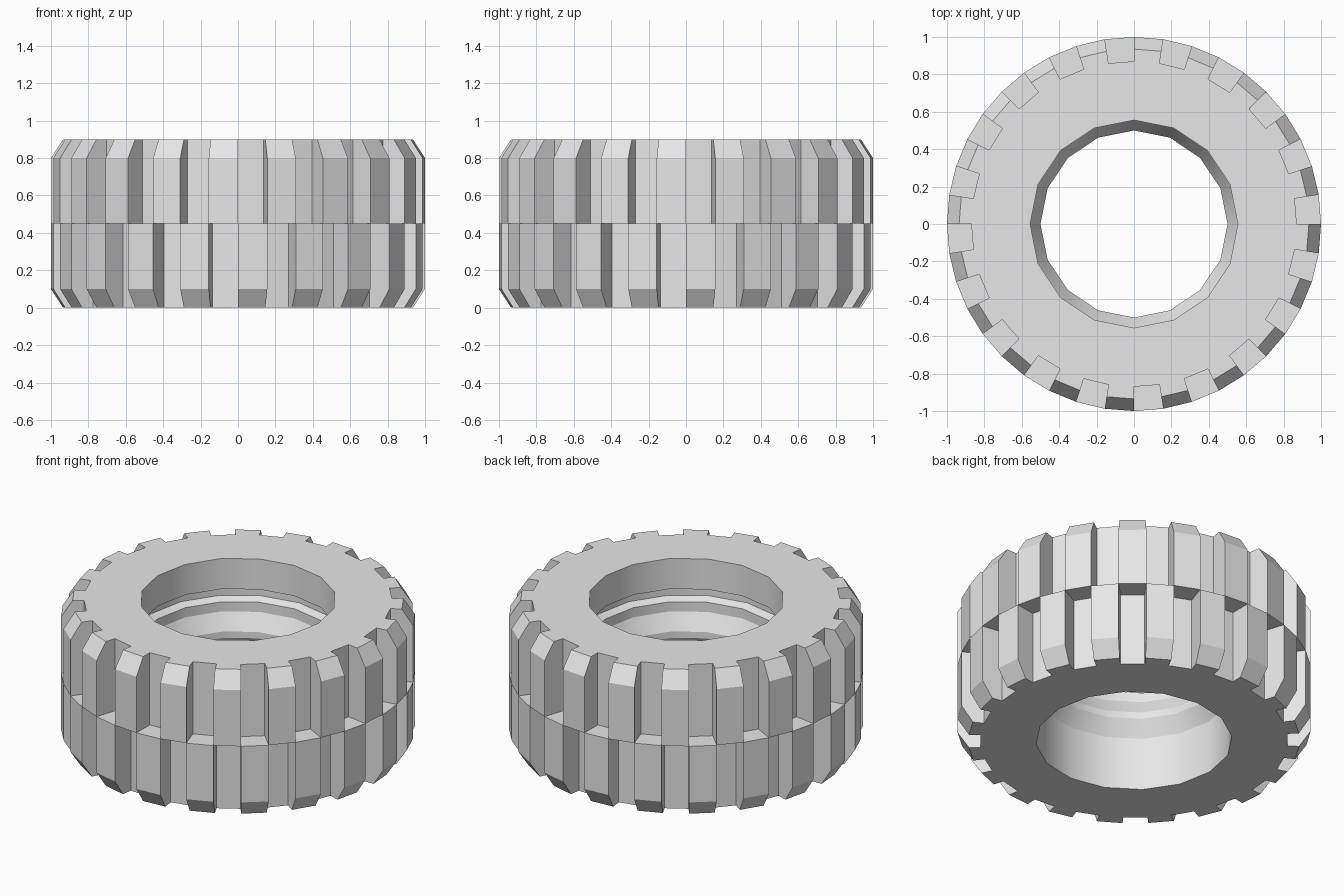
import bpy, bmesh, math

if "Cube" in bpy.data.objects:
    bpy.data.objects.remove(bpy.data.objects["Cube"])

H, MID = 0.9, 0.45            # tyre height and seam between tread rows
R_IN, R_TOP, R_OUT = 0.87, 0.935, 1.0
HOLE_R, HOLE_N, SEG = 0.555, 16, 40

mat = bpy.data.materials.new("light_grey")
mat.diffuse_color = (0.8, 0.8, 0.8, 1)
mat.use_nodes = True
mat.node_tree.nodes["Principled BSDF"].inputs["Base Color"].default_value = mat.diffuse_color


def pt(r, a, z):
    return (r * math.cos(a), r * math.sin(a), z)


def finish(bm, name):
    me = bpy.data.meshes.new(name)
    bm.to_mesh(me)
    bm.free()
    me.materials.append(mat)
    ob = bpy.data.objects.new(name, me)
    bpy.context.collection.objects.link(ob)
    return ob


def tread_row(name, upper):
    """Half tyre: side wall with a hole, and chamfered lugs alternating with gaps."""
    bm = bmesh.new()
    z_cap, z_ch = (H, H - 0.1) if upper else (0.0, 0.1)
    step = 2 * math.pi / SEG

    def face(points):
        vs = [bm.verts.new(p) for p in points]
        bm.faces.new(vs if upper else vs[::-1])

    outline = []
    for k in range(SEG):
        a, b = k * step, (k + 1) * step
        lug = (k % 2 == 1) == upper
        r = R_TOP if lug else R_IN
        outline += [pt(r, a, z_cap), pt(r, b, z_cap)]
        if lug:
            # outer face, chamfer, seam face
            face([pt(R_OUT, a, MID), pt(R_OUT, b, MID), pt(R_OUT, b, z_ch), pt(R_OUT, a, z_ch)])
            face([pt(R_OUT, a, z_ch), pt(R_OUT, b, z_ch), pt(R_TOP, b, z_cap), pt(R_TOP, a, z_cap)])
            face([pt(R_IN, a, MID), pt(R_IN, b, MID), pt(R_OUT, b, MID), pt(R_OUT, a, MID)])
            # radial flanks
            prof = [(R_IN, MID), (R_OUT, MID), (R_OUT, z_ch), (R_TOP, z_cap), (R_IN, z_cap)]
            face([pt(q, a, z) for q, z in prof])
            face([pt(q, b, z) for q, z in reversed(prof)])
        else:
            # floor of the gap
            face([pt(R_IN, a, MID), pt(R_IN, b, MID), pt(R_IN, b, z_cap), pt(R_IN, a, z_cap)])

    # side wall between toothed outline and hole
    hole = [pt(HOLE_R, 2 * math.pi * i / HOLE_N, z_cap) for i in range(HOLE_N)]
    edges = []
    for loop in (outline, hole):
        vs = [bm.verts.new(p) for p in loop]
        edges += [bm.edges.new((vs[i], vs[(i + 1) % len(vs)])) for i in range(len(vs))]
    res = bmesh.ops.triangle_fill(bm, edges=edges, use_beauty=True, normal=(0, 0, 1 if upper else -1))
    for f in [g for g in res["geom"] if isinstance(g, bmesh.types.BMFace)]:
        f.normal_update()
        if (f.normal.z > 0) != upper:
            f.normal_flip()
    bmesh.ops.remove_doubles(bm, verts=bm.verts[:], dist=1e-5)
    return finish(bm, name)


tread_row("upper_tread", True)
tread_row("lower_tread", False)

# lining of the hole: upper groove and central ridge
profile = [(HOLE_R, H), (HOLE_R, 0.71), (0.60, 0.69), (0.60, 0.65), (HOLE_R, 0.63),
           (HOLE_R, 0.57), (0.50, 0.47), (0.50, 0.43), (HOLE_R, 0.33), (HOLE_R, 0.0)]
bm = bmesh.new()
rings = [[bm.verts.new(pt(r, 2 * math.pi * i / HOLE_N, z)) for i in range(HOLE_N)] for r, z in profile]
for top, low in zip(rings, rings[1:]):
    for i in range(HOLE_N):
        j = (i + 1) % HOLE_N
        bm.faces.new((top[i], top[j], low[j], low[i]))
lining = finish(bm, "hole_lining")
lining.data.shade_smooth()
lining.data.set_sharp_from_angle(angle=math.radians(25))
